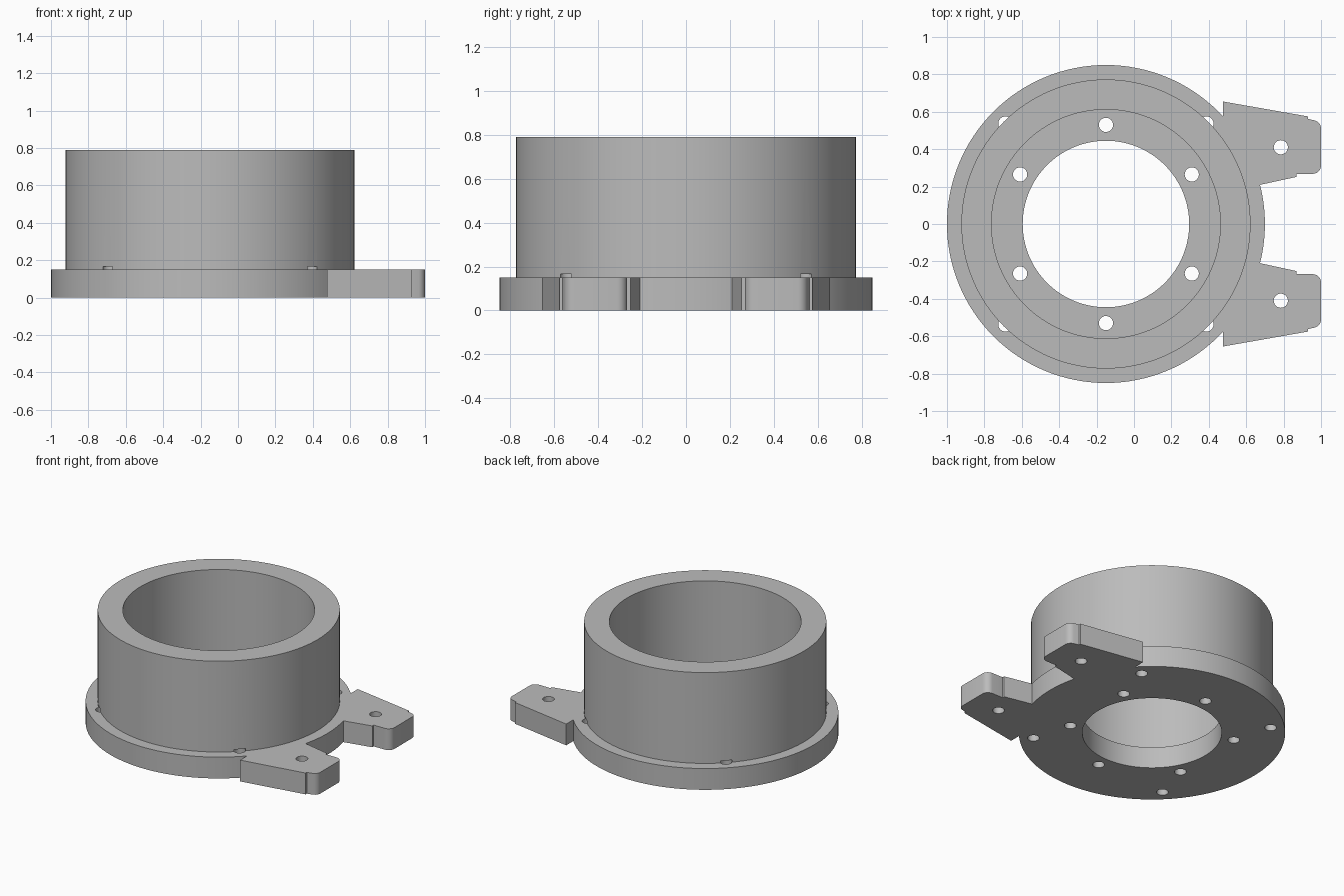
import bpy, bmesh
from math import sin, cos, radians, pi

cube = bpy.data.objects.get("Cube")
if cube:
    bpy.data.objects.remove(cube, do_unlink=True)

CX = -0.15        # ring axis
PLATE = 0.15      # flange thickness
HOLE = 0.038      # bolt hole radius

grey = bpy.data.materials.new("plain grey")
grey.use_nodes = True
grey.diffuse_color = (0.5, 0.5, 0.5, 1)
grey.node_tree.nodes["Principled BSDF"].inputs["Base Color"].default_value = (0.5, 0.5, 0.5, 1)


def finish(name, bm):
    bmesh.ops.recalc_face_normals(bm, faces=bm.faces)
    mesh = bpy.data.meshes.new(name)
    bm.to_mesh(mesh)
    bm.free()
    mesh.materials.append(grey)
    obj = bpy.data.objects.new(name, mesh)
    bpy.context.collection.objects.link(obj)
    return obj


def lathe(name, profile, steps=128):
    """Revolve a closed (radius, z) profile around the ring axis."""
    bm = bmesh.new()
    rings = [[bm.verts.new((CX + r * cos(2 * pi * i / steps), r * sin(2 * pi * i / steps), z))
              for r, z in profile] for i in range(steps)]
    n = len(profile)
    for i in range(steps):
        a, b = rings[i], rings[(i + 1) % steps]
        for j in range(n):
            k = (j + 1) % n
            bm.faces.new((a[j], b[j], b[k], a[k]))
    return finish(name, bm)


def prism(name, outline, z0, z1):
    """Extrude a flat outline from z0 to z1."""
    bm = bmesh.new()
    face = bm.faces.new([bm.verts.new((x, y, z0)) for x, y in outline])
    top = bmesh.ops.extrude_face_region(bm, geom=[face])["geom"]
    bmesh.ops.translate(bm, vec=(0, 0, z1 - z0),
                        verts=[v for v in top if isinstance(v, bmesh.types.BMVert)])
    return finish(name, bm)


def arc(x, y, r, start, end, steps=6):
    return [(x + r * cos(radians(start + (end - start) * i / steps)),
             y + r * sin(radians(start + (end - start) * i / steps))) for i in range(steps + 1)]


def combine(target, tool, operation):
    """Apply a boolean and discard the tool."""
    mod = target.modifiers.new("boolean", 'BOOLEAN')
    mod.operation, mod.object, mod.solver = operation, tool, 'EXACT'
    bpy.context.view_layer.objects.active = target
    bpy.ops.object.modifier_apply(modifier=mod.name)
    bpy.data.objects.remove(tool, do_unlink=True)


def drill(target, x, y, top):
    circle = arc(x, y, HOLE, 0, 345, 23)
    combine(target, prism("drill", circle, -0.1, top), 'DIFFERENCE')


# Flange, cylindrical wall and inner floor in one turned profile
housing = lathe("flanged_ring_housing", [
    (0.445, 0), (0.85, 0), (0.85, PLATE), (0.773, PLATE),
    (0.773, 0.79), (0.612, 0.79), (0.612, PLATE), (0.445, PLATE)])

# Two tapered mounting arms with a stepped, rounded tip
arm = ([(0.47, 0.56), (0.63, 0.2), (0.87, 0.252), (0.87, 0.268)]
       + arc(0.955, 0.313, 0.045, -90, 0) + arc(0.955, 0.51, 0.045, 0, 75)
       + [(0.93, 0.562), (0.93, 0.575), (0.475, 0.655), (0.475, 0.56)])
for side in (1, -1):
    outline = [(x, side * y) for x, y in arm]
    combine(housing, prism("arm", outline, 0, PLATE), 'UNION')
    drill(housing, 0.785, side * 0.41, 0.3)

# Six bolt holes through the floor, four blind holes under the wall
for i in range(6):
    a = radians(30 + 60 * i)
    drill(housing, CX + 0.53 * cos(a), 0.53 * sin(a), 0.3)
for i in range(4):
    a = radians(45 + 90 * i)
    drill(housing, CX + 0.76 * cos(a), 0.76 * sin(a), 0.165)

# Smooth round walls, sharp rims
bpy.ops.object.select_all(action='DESELECT')
housing.select_set(True)
bpy.context.view_layer.objects.active = housing
bpy.ops.object.shade_smooth_by_angle(angle=radians(30))
